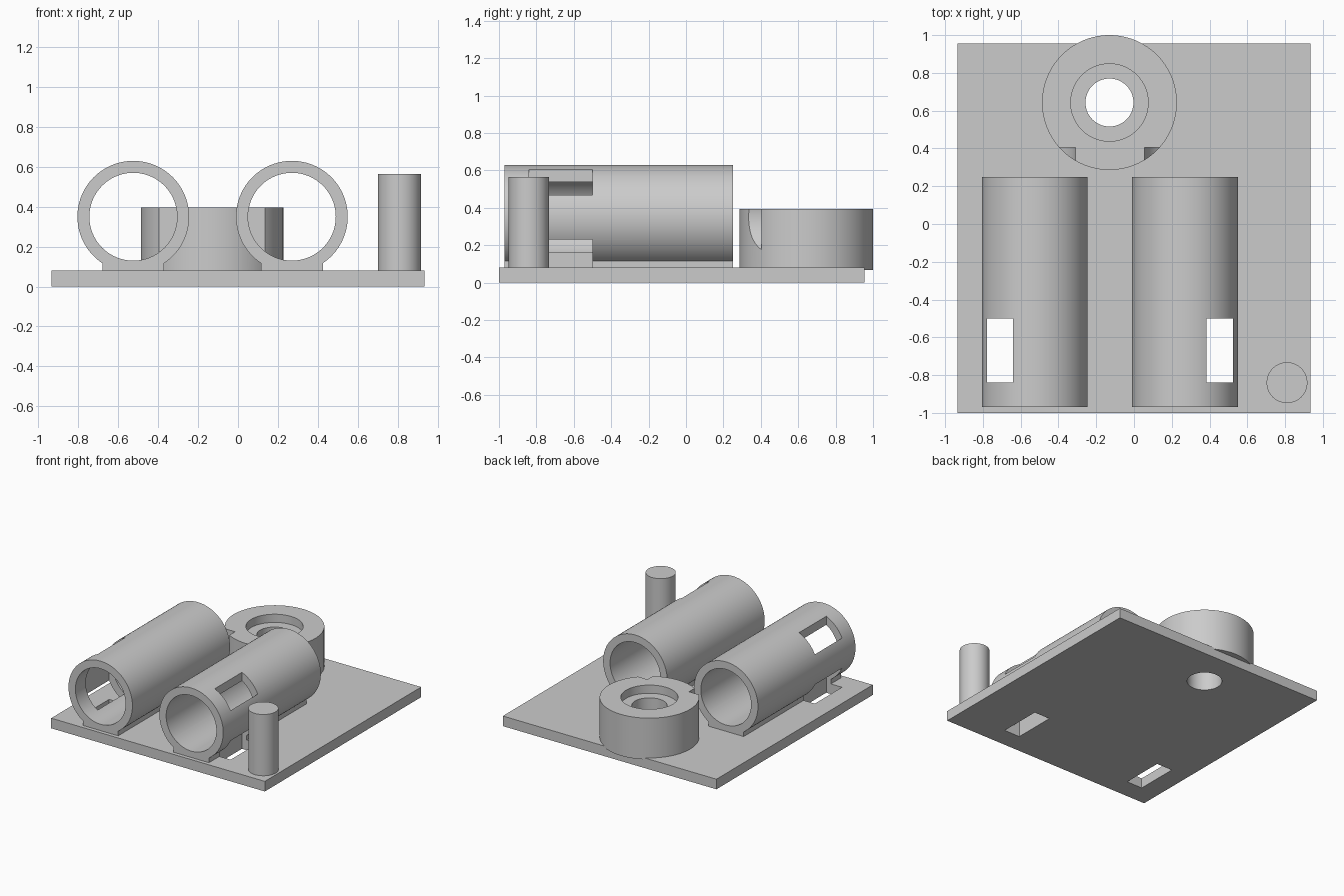
import bpy
import math

cube = bpy.data.objects.get("Cube")
if cube:
    bpy.data.objects.remove(cube, do_unlink=True)

grey = bpy.data.materials.new("plain grey")
grey.use_nodes = True
grey.diffuse_color = (0.6, 0.6, 0.6, 1)
grey.node_tree.nodes["Principled BSDF"].inputs["Base Color"].default_value = (0.6, 0.6, 0.6, 1)


def finish(obj, name):
    obj.name = name
    obj.data.materials.append(grey)
    return obj


def box(name, x0, x1, y0, y1, z0, z1):
    bpy.ops.mesh.primitive_cube_add(size=1, location=((x0 + x1) / 2, (y0 + y1) / 2, (z0 + z1) / 2))
    obj = bpy.context.object
    obj.scale = (x1 - x0, y1 - y0, z1 - z0)
    bpy.ops.object.transform_apply(location=False, rotation=False, scale=True)
    return finish(obj, name)


def upright(name, x, y, radius, z0, z1):
    bpy.ops.mesh.primitive_cylinder_add(vertices=96, radius=radius, depth=z1 - z0,
                                        location=(x, y, (z0 + z1) / 2))
    return finish(bpy.context.object, name)


def lying(name, x, z, radius, y0, y1):
    bpy.ops.mesh.primitive_cylinder_add(vertices=96, radius=radius, depth=y1 - y0,
                                        location=(x, (y0 + y1) / 2, z), rotation=(math.pi / 2, 0, 0))
    return finish(bpy.context.object, name)


def combine(target, tool, operation="DIFFERENCE"):
    bpy.context.view_layer.objects.active = target
    mod = target.modifiers.new("combine", "BOOLEAN")
    mod.operation = operation
    mod.solver = "EXACT"
    mod.object = tool
    bpy.ops.object.modifier_apply(modifier=mod.name)


def smooth(obj):
    bpy.ops.object.select_all(action="DESELECT")
    obj.select_set(True)
    bpy.context.view_layer.objects.active = obj
    bpy.ops.object.shade_smooth_by_angle(angle=math.radians(30))


def remove(*objs):
    for obj in objs:
        bpy.data.objects.remove(obj, do_unlink=True)


# Main parts
TOP = 0.08
plate = box("base_plate", -0.935, 0.935, -1, 0.955, 0, TOP)
collar = upright("round_collar", -0.13, 0.643, 0.357, 0.068, 0.395)
post = upright("corner_post", 0.81, -0.84, 0.108, TOP, 0.565)

# Stepped hole through collar and plate
hole = upright("hole_cutter", -0.13, 0.643, 0.127, -0.2, 0.7)
recess = upright("recess_cutter", -0.13, 0.643, 0.205, 0.33, 0.7)
for part in (plate, collar):
    combine(part, hole)
combine(collar, recess)
remove(hole, recess)

# Two tubes on feet, each with a slot on its outer side running down through the plate
AXIS = 0.35
for side, x, out in (("right", -0.525, -1), ("left", 0.27, 1)):
    tube = lying(side + "_tube", x, AXIS, 0.28, -0.97, 0.25)
    foot = box("foot_helper", x - 0.155, x + 0.155, -0.97, 0.25, TOP, 0.25)
    combine(tube, foot, "UNION")
    bore = lying("bore_cutter", x, AXIS, 0.22, -1.2, 0.405)
    near, far = sorted((x + out * 0.115, x + out * 0.253))
    slot = box("slot_cutter", near, far, -0.84, -0.5, -0.2, 1)
    combine(tube, bore)
    combine(tube, slot)
    combine(plate, slot)
    combine(collar, bore)
    remove(foot, bore, slot)
    smooth(tube)

for part in (plate, collar, post):
    smooth(part)
